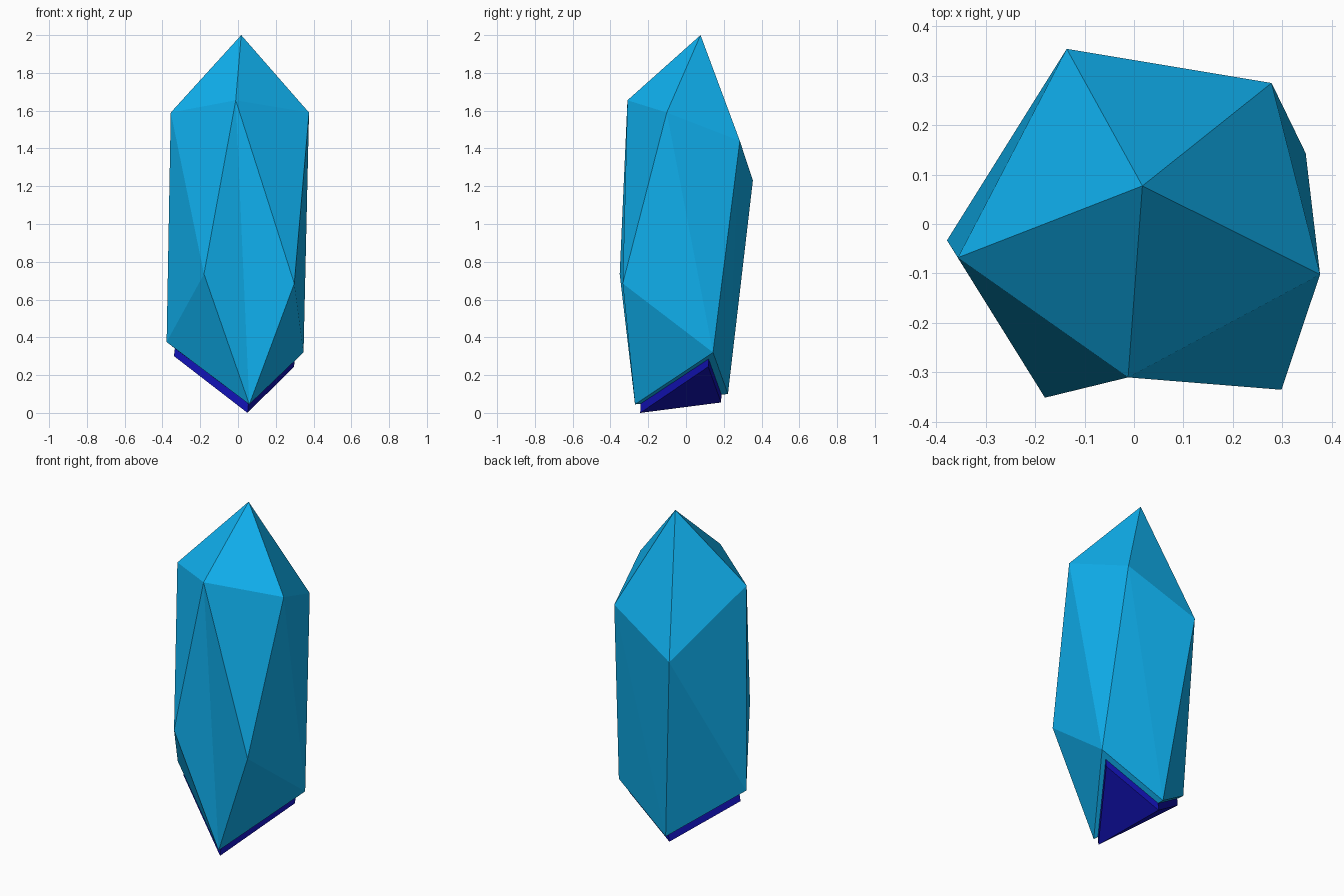
import bpy, bmesh
from mathutils import Vector

if "Cube" in bpy.data.objects:
    bpy.data.objects.remove(bpy.data.objects["Cube"])


def material(name, rgb):
    m = bpy.data.materials.new(name)
    m.diffuse_color = (*rgb, 1)
    m.use_nodes = True
    m.node_tree.nodes["Principled BSDF"].inputs["Base Color"].default_value = m.diffuse_color
    return m


# Crystal corners: tip, upper ring, lower ring, foot
tip = (0.017, 0.077, 2.0)
upper = [(-0.012, -0.31, 1.655), (0.376, -0.102, 1.59), (0.278, 0.285, 1.44),
         (-0.136, 0.354, 1.23), (-0.356, -0.068, 1.59)]
lower = [(0.298, -0.335, 0.685), (0.347, 0.143, 0.32), (-0.02, 0.222, 0.10),
         (-0.378, -0.033, 0.375), (-0.18, -0.351, 0.735)]
foot = (0.06, -0.27, 0.045)

bm = bmesh.new()
t = bm.verts.new(tip)
up = [bm.verts.new(c) for c in upper]
lo = [bm.verts.new(c) for c in lower]
k = bm.verts.new(foot)

# Point and twisted sides
for i in range(5):
    j = (i + 1) % 5
    bm.faces.new((t, up[i], up[j]))
    bm.faces.new((up[i], lo[i], up[j]))
for i in range(4):
    bm.faces.new((up[i + 1], lo[i], lo[i + 1]))
bm.faces.new((up[0], lo[4], k))      # creased front facets
bm.faces.new((up[0], k, lo[0]))
bm.faces.new((k, lo[0], lo[1]))
bm.faces.new((k, lo[3], lo[4]))

# Underside: inset rim, then dark raised pad over two facets
I, J, F = lo[1], lo[2], lo[3]
outer = [k, I, J, F]
mid = (k.co + J.co) / 2
inset = [k.co.lerp(J.co, 0.06), I.co.lerp(mid, 0.14),
         J.co.lerp(k.co, 0.07), F.co.lerp(mid, 0.11)]
drop = Vector((-0.005, -0.002, -0.041))
rim = [bm.verts.new(c) for c in inset]
pad = [bm.verts.new(c + drop) for c in inset]
pad[0].co.z = 0.0
dark = []
for i in range(4):
    j = (i + 1) % 4
    bm.faces.new((outer[i], outer[j], rim[j], rim[i]))
    dark.append(bm.faces.new((rim[i], rim[j], pad[j], pad[i])))
dark.append(bm.faces.new((pad[0], pad[1], pad[2])))
dark.append(bm.faces.new((pad[0], pad[2], pad[3])))
for f in dark:
    f.material_index = 1
bmesh.ops.recalc_face_normals(bm, faces=bm.faces)

mesh = bpy.data.meshes.new("crystal")
bm.to_mesh(mesh)
bm.free()
mesh.materials.append(material("crystal_blue", (0.005, 0.44, 0.87)))
mesh.materials.append(material("base_blue", (0.006, 0.006, 0.45)))
bpy.context.collection.objects.link(bpy.data.objects.new("crystal", mesh))
